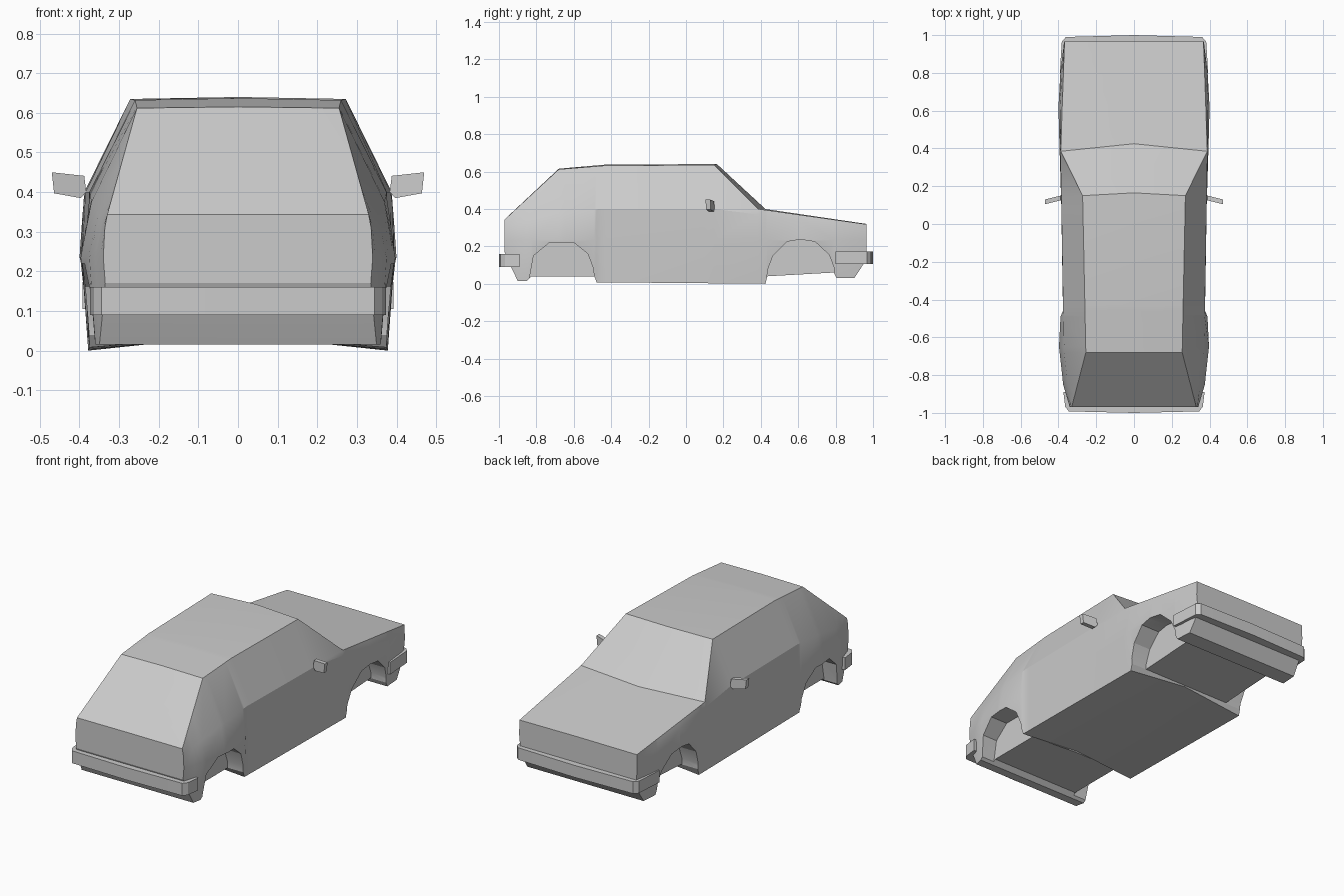
import bpy, bmesh
from math import radians

if "Cube" in bpy.data.objects:
    bpy.data.objects.remove(bpy.data.objects["Cube"])


def interp(table, y):
    """Piecewise-linear lookup in a list of (y, value)."""
    if y <= table[0][0]:
        return table[0][1]
    for (a, va), (b, vb) in zip(table, table[1:]):
        if y <= b:
            return va + (vb - va) * (y - a) / (b - a)
    return table[-1][1]


def make_object(name, bm):
    bmesh.ops.recalc_face_normals(bm, faces=bm.faces)
    me = bpy.data.meshes.new(name)
    bm.to_mesh(me)
    bm.free()
    ob = bpy.data.objects.new(name, me)
    bpy.context.collection.objects.link(ob)
    return ob


def prism(name, outline, vector, place):
    """Extrude a flat outline; place() maps its 2D points into space."""
    bm = bmesh.new()
    face = bm.faces.new([bm.verts.new(place(*p)) for p in outline])
    geo = bmesh.ops.extrude_face_region(bm, geom=[face])["geom"]
    moved = [g for g in geo if isinstance(g, bmesh.types.BMVert)]
    bmesh.ops.translate(bm, verts=moved, vec=vector)
    return make_object(name, bm)


# Body curves along the length
floor_z = [(-.97, .17), (-.945, .11), (-.90, .016), (-.85, .016), (-.825, .04), (-.49, .04),
           (-.478, .008), (.425, .0), (.435, .04), (.79, .06), (.805, .03), (.90, .03), (.965, .13)]
keel_z = [(-.97, .17), (-.945, .11), (-.90, .016), (-.85, .016), (-.825, .04), (.435, .04),
          (.79, .06), (.805, .03), (.90, .03), (.965, .13)]
floor_w = [(-.97, .335), (-.85, .36), (-.65, .385), (-.478, .375), (.425, .378), (.62, .385), (.965, .36)]
mid_w = [(-.97, .34), (-.85, .375), (-.65, .397), (-.49, .389), (-.46, .376), (.1, .385), (.425, .395),
         (.62, .40), (.8, .39), (.965, .37)]
belt_w = [(-.97, .336), (-.68, .37), (-.41, .376), (.15, .385), (.385, .39), (.62, .393), (.965, .369)]
belt_z = [(-.97, .31), (-.68, .375), (-.46, .40), (.15, .40), (.385, .37), (.965, .285)]
roof_w = [(-.97, .33), (-.68, .255), (-.43, .26), (.15, .272), (.385, .388), (.965, .368)]
roof_z = [(-.97, .343), (-.68, .612), (-.43, .632), (.15, .635), (.385, .40), (.965, .318)]
bow_y = [(-.97, 0), (-.43, 0), (.15, .015), (.385, .04), (.435, .03), (.8, 0)]
crown = [(-.97, .001), (-.43, .005), (.385, .005), (.965, .002)]
stations = sorted({y for t in (floor_z, mid_w, roof_z) for y, _ in t})

# Body shell lofted from cross-sections
bm = bmesh.new()
rings = []
for y in stations:
    rz, bow = interp(roof_z, y), interp(bow_y, y)
    slope = .143 if y > .3 else 0
    half = [(interp(floor_w, y), y, interp(floor_z, y)), (interp(mid_w, y), y, .235),
            (interp(belt_w, y), y, interp(belt_z, y)), (interp(roof_w, y), y, rz)]
    ring = ([(0, y, interp(keel_z, y))] + half
            + [(0, y + bow, rz + interp(crown, y) - slope * bow)]
            + [(-x, yy, z) for x, yy, z in reversed(half)])
    rings.append([bm.verts.new(p) for p in ring])
for a, b in zip(rings, rings[1:]):
    for i in range(len(a)):
        j = (i + 1) % len(a)
        bm.faces.new((a[i], a[j], b[j], b[i]))
bm.faces.new(rings[0])
bm.faces.new(rings[-1])
body = make_object("car_body", bm)

# Wheel arches cut on both sides
hatch_arch = [(-.85, -.1), (-.835, .04), (-.815, .15), (-.73, .22), (-.60, .22), (-.525, .16),
              (-.495, .08), (-.48, -.1)]
nose_arch = [(.43, -.1), (.435, .07), (.465, .15), (.54, .225), (.61, .237), (.69, .225),
             (.765, .155), (.79, .09), (.80, -.1)]
cutters = []
for label, outline in (("hatch", hatch_arch), ("nose", nose_arch)):
    for side in (-1, 1):
        cut = prism(f"{label}_arch_cutter", outline, (side * .2, 0, 0),
                    lambda y, z: (side * .28, y, z))
        cut.hide_render = True
        cutters.append(cut)
        mod = body.modifiers.new("arch", "BOOLEAN")
        mod.operation = "DIFFERENCE"
        mod.solver = "EXACT"
        mod.object = cut
bpy.context.view_layer.objects.active = body
for mod in list(body.modifiers):
    bpy.ops.object.modifier_apply(modifier=mod.name)
for cut in cutters:
    bpy.data.objects.remove(cut)

# Bumpers wrapped around both ends
for name, half, z, h in (
        ("hatch_bumper", [(.345, -.992), (.364, -.968), (.374, -.89), (.33, -.89)], .09, .07),
        ("nose_bumper", [(.36, .99), (.382, .968), (.393, .80), (.34, .80)], .105, .068)):
    end = 1 if half[0][1] > 0 else -1
    outline = [(0, end)] + half + [(-x, y) for x, y in reversed(half)]
    prism(name, outline, (0, 0, h), lambda x, y: (x, y, z))

# Side mirrors
for side in (-1, 1):
    prism("side_mirror", [(.383, .40), (.397, .385), (.464, .397), (.47, .45), (.388, .441)],
          (0, .025, 0), lambda x, z: (side * x, .125 - (x - .39) * .25, z))

# Keep creases sharp, soften the gentle side curvature
bpy.ops.object.select_all(action="SELECT")
bpy.ops.object.shade_smooth_by_angle(angle=radians(20))
